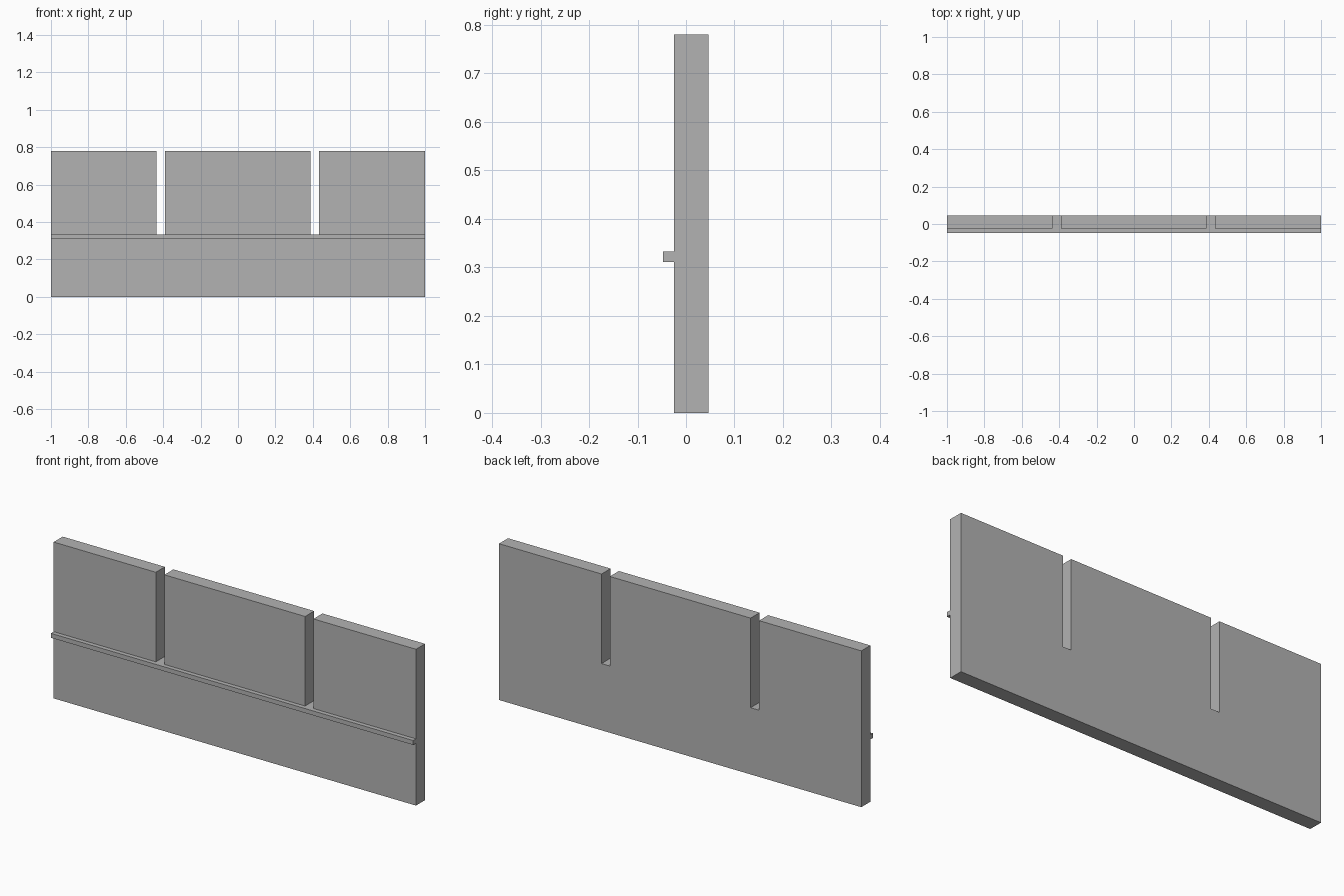
import bpy
import bmesh

cube = bpy.data.objects.get("Cube")
if cube:
    bpy.data.objects.remove(cube, do_unlink=True)

grey = bpy.data.materials.new("plain_grey")
grey.use_nodes = True
grey.diffuse_color = (0.45, 0.45, 0.45, 1)
grey.node_tree.nodes["Principled BSDF"].inputs["Base Color"].default_value = grey.diffuse_color


def extrude_outline(name, outline, y_front, y_back):
    """Fill an x-z outline and extrude it from front to back."""
    bm = bmesh.new()
    face = bm.faces.new([bm.verts.new((x, y_front, z)) for x, z in outline])
    extruded = bmesh.ops.extrude_face_region(bm, geom=[face])["geom"]
    verts = [v for v in extruded if isinstance(v, bmesh.types.BMVert)]
    bmesh.ops.translate(bm, verts=verts, vec=(0, y_back - y_front, 0))
    bmesh.ops.recalc_face_normals(bm, faces=bm.faces)
    mesh = bpy.data.meshes.new(name)
    bm.to_mesh(mesh)
    bm.free()
    mesh.materials.append(grey)
    obj = bpy.data.objects.new(name, mesh)
    bpy.context.collection.objects.link(obj)
    return obj


HEIGHT = 0.78
SLOT_FLOOR = 0.333
PANEL_FRONT, PANEL_BACK = -0.025, 0.046

# Panel with two slots cut down from its top edge
outline = [(-1, 0), (1, 0), (1, HEIGHT)]
for right, left in ((0.434, 0.388), (-0.389, -0.436)):
    outline += [(right, HEIGHT), (right, SLOT_FLOOR), (left, SLOT_FLOOR), (left, HEIGHT)]
outline.append((-1, HEIGHT))
extrude_outline("slotted_panel", outline, PANEL_FRONT, PANEL_BACK)

# Thin ledge along the front, level with the slot floors
ledge = [(-1, 0.311), (1, 0.311), (1, SLOT_FLOOR), (-1, SLOT_FLOOR)]
extrude_outline("front_ledge", ledge, -0.047, PANEL_FRONT)
